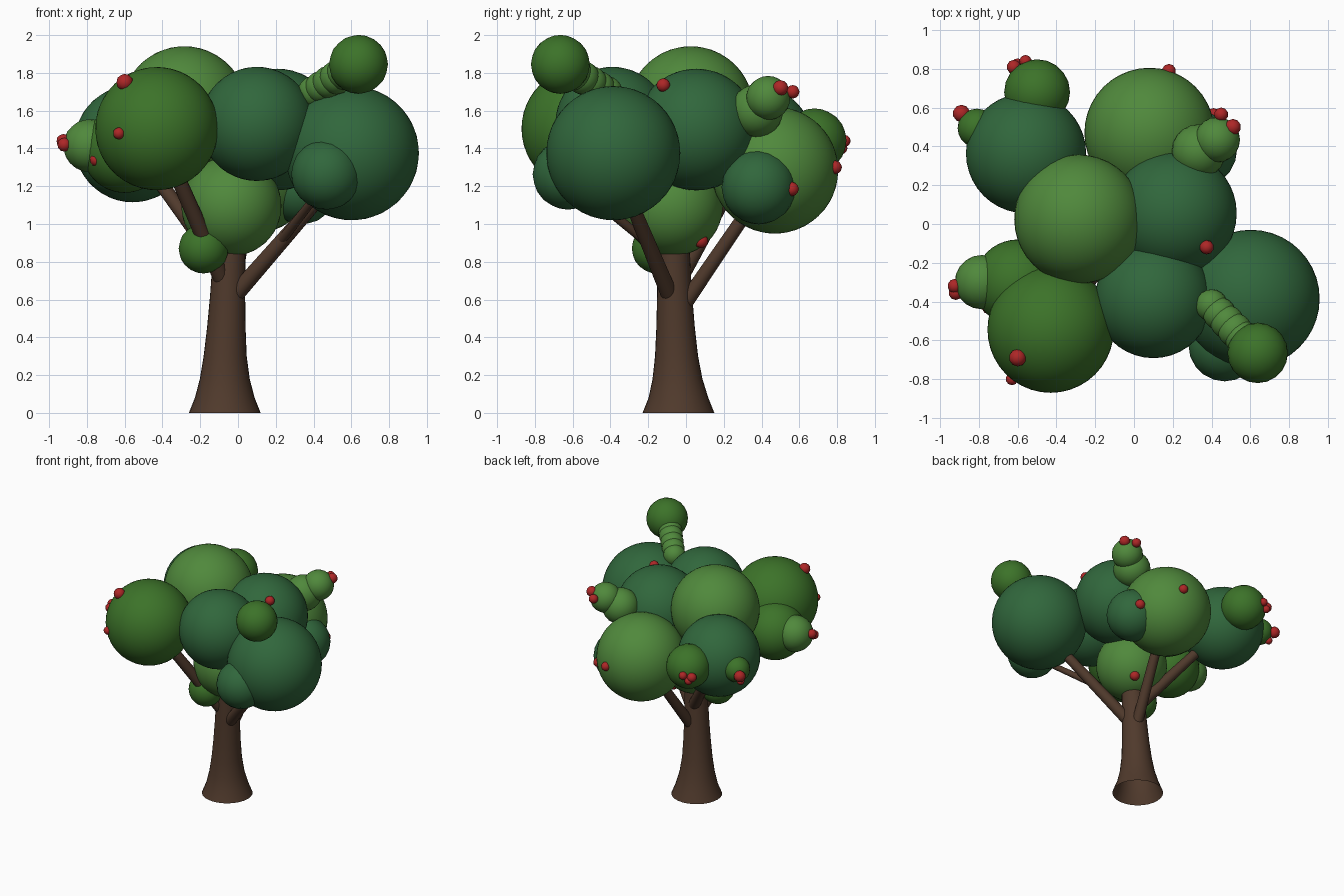
import bpy, bmesh, math
from mathutils import Vector

if "Cube" in bpy.data.objects:
    bpy.data.objects.remove(bpy.data.objects["Cube"])


def material(name, rgb):
    m = bpy.data.materials.new(name)
    m.diffuse_color = (*rgb, 1)
    m.use_nodes = True
    m.node_tree.nodes["Principled BSDF"].inputs["Base Color"].default_value = m.diffuse_color
    return m


BARK = material("bark", (0.08, 0.042, 0.025))
FRESH = material("fresh_green", (0.08, 0.25, 0.045))
DEEP = material("deep_green", (0.03, 0.135, 0.045))
LEAF = material("leaf_green", (0.045, 0.17, 0.022))
RED = material("berry_red", (0.42, 0.02, 0.02))


def finish(bm, name, mat):
    bmesh.ops.recalc_face_normals(bm, faces=bm.faces)
    for f in bm.faces:
        f.smooth = True
    me = bpy.data.meshes.new(name)
    bm.to_mesh(me)
    bm.free()
    me.materials.append(mat)
    ob = bpy.data.objects.new(name, me)
    bpy.context.collection.objects.link(ob)
    return ob


def ball(name, x, y, z, r, mat, sub=4):
    bm = bmesh.new()
    bmesh.ops.create_icosphere(bm, subdivisions=sub, radius=r)
    ob = finish(bm, name, mat)
    ob.location = (x, y, z)


def tube(name, stations, n=20):
    """Round limb through stations of (x, y, z, radius), rings square to the path."""
    bm = bmesh.new()
    axis = (Vector(stations[-1][:3]) - Vector(stations[0][:3])).normalized()
    if name == "trunk":
        axis = Vector((0, 0, 1))
    q = axis.to_track_quat('Z', 'Y')
    rings = []
    for x, y, z, r in stations:
        rings.append([bm.verts.new(Vector((x, y, z)) + q @ Vector(
            (r * math.cos(2 * math.pi * i / n), r * math.sin(2 * math.pi * i / n), 0)))
            for i in range(n)])
    for a, b in zip(rings, rings[1:]):
        for i in range(n):
            j = (i + 1) % n
            bm.faces.new((a[i], a[j], b[j], b[i]))
    finish(bm, name, BARK)


# Flared trunk, open underneath
tube("trunk", [(-.07, -.04, 0, .19), (-.07, -.04, .08, .158), (-.07, -.045, .18, .132),
               (-.068, -.05, .3, .114), (-.062, -.055, .45, .102), (-.055, -.06, .62, .093),
               (-.048, -.065, .8, .087), (-.04, -.065, 1.0, .08)], 28)

# Branches running into the foliage
for name, a, b in [
        ("branch_right", (-.02, -.085, .62, .046), (.6, -.38, 1.33, .032)),
        ("branch_front_left", (-.08, -.09, .70, .046), (-.43, -.54, 1.5, .036)),
        ("branch_back_left", (-.06, -.02, .74, .046), (-.56, .36, 1.42, .032)),
        ("branch_back", (-.04, -.02, .56, .042), (.08, .47, 1.28, .032)),
        ("twig_right", (.22, -.2, .90, .026), (.47, -.6, 1.22, .02))]:
    tube(name, [a, b], 16)

# Main foliage masses
for name, x, y, z, r, mat in [
        ("foliage_top", -.285, .025, 1.608, .333, FRESH),
        ("foliage_right_back", .208, .055, 1.5, .322, DEEP),
        ("foliage_front", .1, -.39, 1.53, .302, DEEP),
        ("foliage_front_left", -.43, -.545, 1.505, .326, LEAF),
        ("foliage_right", .603, -.385, 1.375, .355, DEEP),
        ("foliage_back", .08, .47, 1.285, .336, FRESH),
        ("foliage_back_left", -.557, .365, 1.425, .31, DEEP),
        ("foliage_left", -.60, -.305, 1.39, .225, LEAF),
        ("foliage_low", -.035, -.07, 1.095, .265, FRESH),
        # Smaller tufts
        ("tuft_left", -.785, -.30, 1.415, .14, FRESH),
        ("tuft_low", -.182, -.155, .87, .132, LEAF),
        ("tuft_front_right", .468, -.625, 1.263, .187, DEEP),
        ("tuft_back_right", .335, .385, 1.195, .197, DEEP),
        ("tuft_back_right_upper", .335, .375, 1.6, .14, FRESH),
        ("tuft_back_right_tip", .43, .435, 1.667, .117, FRESH),
        ("tuft_back_left", -.50, .68, 1.442, .17, LEAF),
        ("tuft_far_left", -.81, .495, 1.43, .1, LEAF),
        ("tuft_high", .638, -.665, 1.845, .156, LEAF)]:
    ball(name, x, y, z, r, mat, 4 if r > .2 else 3)

# Chain of small tufts leading up to the high tuft
for i in range(5):
    t = i / 4
    ball(f"chain_tuft_{i}", .40 + .16 * t, -.42 - .17 * t, 1.70 + .10 * t, .083 + .008 * t, FRESH, 3)

# Berries
for i, (x, y, z, r) in enumerate([
        (-.60, -.69, 1.75, .045), (-.63, -.80, 1.48, .032), (-.75, -.43, 1.34, .035),
        (-.925, -.32, 1.44, .037), (-.92, -.355, 1.42, .037), (.375, -.12, 1.735, .037),
        (.51, .50, 1.72, .042), (.45, .565, 1.70, .036), (.41, .56, 1.185, .038),
        (-.62, .81, 1.43, .037), (-.56, .84, 1.44, .032), (-.60, .825, 1.40, .03),
        (.18, .79, 1.30, .036), (.06, .08, .91, .038),
        (-.89, .57, 1.42, .045), (-.87, .53, 1.36, .03)]):
    ball(f"berry_{i}", x, y, z, r, RED, 2)
